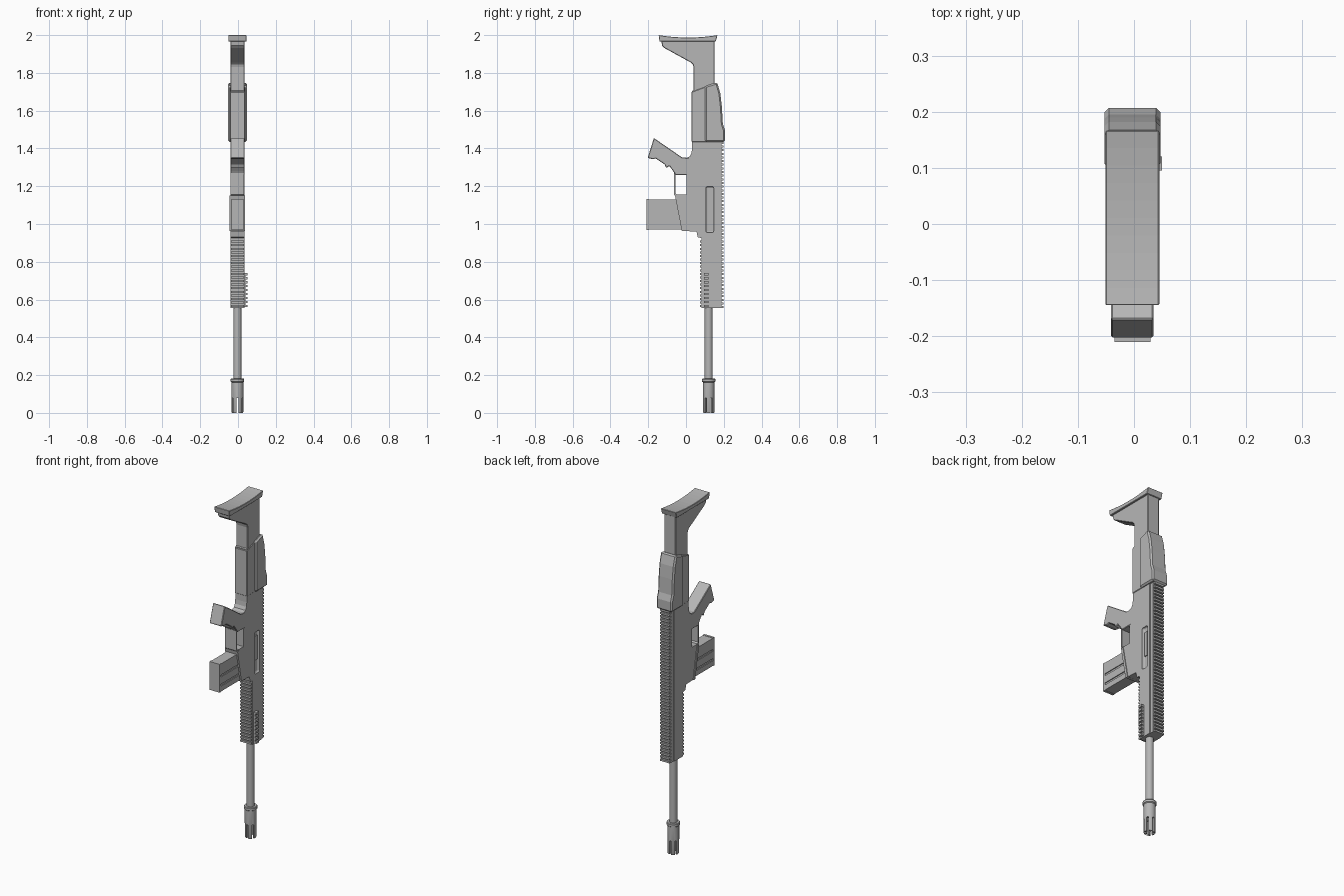
import bpy, bmesh, math
from mathutils import Matrix, Vector

cube = bpy.data.objects.get("Cube")
if cube:
    bpy.data.objects.remove(cube, do_unlink=True)

CX = -0.003          # side-to-side centre of the body
BORE_Y = 0.12        # barrel axis

grey = bpy.data.materials.new("plain grey")
grey.use_nodes = True
COLOUR = (0.47, 0.47, 0.47, 1)
grey.diffuse_color = COLOUR
grey.node_tree.nodes["Principled BSDF"].inputs["Base Color"].default_value = COLOUR


def finish(bm, name):
    bmesh.ops.recalc_face_normals(bm, faces=bm.faces)
    mesh = bpy.data.meshes.new(name)
    bm.to_mesh(mesh)
    bm.free()
    mesh.materials.append(grey)
    obj = bpy.data.objects.new(name, mesh)
    bpy.context.collection.objects.link(obj)
    return obj


def activate(obj):
    bpy.ops.object.select_all(action='DESELECT')
    obj.select_set(True)
    bpy.context.view_layer.objects.active = obj


def bevel(obj, width, segments=1):
    mod = obj.modifiers.new("edge bevel", 'BEVEL')
    mod.width = width
    mod.segments = segments
    mod.limit_method = 'ANGLE'
    mod.angle_limit = math.radians(50)
    return obj


def slab(name, profile, half, edge=0):
    """Side profile in (y, z), extruded symmetrically across x."""
    bm = bmesh.new()
    face = bm.faces.new([bm.verts.new((CX - half, y, z)) for y, z in profile])
    new = bmesh.ops.extrude_face_region(bm, geom=[face])["geom"]
    bmesh.ops.translate(bm, vec=(2 * half, 0, 0),
                        verts=[v for v in new if isinstance(v, bmesh.types.BMVert)])
    obj = finish(bm, name)
    return bevel(obj, edge) if edge else obj


def add_box(bm, x0, x1, y0, y1, z0, z1):
    size = Matrix.Diagonal((x1 - x0, y1 - y0, z1 - z0, 1))
    centre = Matrix.Translation(((x0 + x1) / 2, (y0 + y1) / 2, (z0 + z1) / 2))
    bmesh.ops.create_cube(bm, size=1, matrix=centre @ size)


def box(name, *bounds):
    bm = bmesh.new()
    add_box(bm, *bounds)
    return finish(bm, name)


def lathe(name, rings, sides=20):
    """Rings of (radius, z) turned about the barrel axis, capped at both ends."""
    bm = bmesh.new()
    loops = []
    for r, z in rings:
        loops.append([bm.verts.new((CX + r * math.cos(a), BORE_Y + r * math.sin(a), z))
                      for a in (math.tau * i / sides for i in range(sides))])
    for low, high in zip(loops, loops[1:]):
        for i in range(sides):
            j = (i + 1) % sides
            bm.faces.new((low[i], low[j], high[j], high[i]))
    bm.faces.new(loops[0])
    bm.faces.new(loops[-1])
    obj = finish(bm, name)
    activate(obj)
    bpy.ops.object.shade_smooth_by_angle(angle=math.radians(35))
    return obj


def cut(obj, cutter):
    cutter.hide_render = True
    mod = obj.modifiers.new("cut", 'BOOLEAN')
    mod.operation = 'DIFFERENCE'
    mod.solver = 'EXACT'
    mod.object = cutter
    activate(obj)
    bpy.ops.object.modifier_apply(modifier=mod.name)
    bpy.data.objects.remove(cutter, do_unlink=True)


def teeth(name, count, z0, z1, x0, x1, y0, y1):
    """Row of evenly spaced rail teeth between two heights."""
    bm = bmesh.new()
    pitch = (z1 - z0) / (count - 0.45)
    for i in range(count):
        z = z0 + i * pitch
        add_box(bm, x0, x1, y0, y1, z, z + pitch * 0.55)
    return finish(bm, name)


# Butt pad with a shallow concave end
pad_end = [(-0.145 + 0.312 * i / 10, 1.987 + 0.013 * (i / 5 - 1) ** 2) for i in range(11)]
slab("butt_pad", pad_end + [(0.157, 1.966), (-0.14, 1.966)], 0.048, 0.002)

# Stock
slab("stock", [(-0.13, 1.97), (0.152, 1.97), (0.152, 1.68), (0.04, 1.68), (0.04, 1.83),
               (0.036, 1.845), (0.025, 1.855), (-0.115, 1.932), (-0.127, 1.945)], 0.037, 0.003)

# Receiver and handguard
receiver = slab("receiver", [(0.032, 1.705), (0.09, 1.725), (0.10, 1.735), (0.155, 1.735),
                             (0.165, 1.45), (0.165, 0.555), (0.083, 0.555), (0.083, 0.925),
                             (0.062, 0.93), (0.056, 0.96), (-0.012, 0.963), (-0.045, 1.155),
                             (0.003, 1.155), (0.003, 1.35), (0.02, 1.358), (0.029, 1.375),
                             (0.032, 1.40)], 0.037)

# Recessed slot with rounded ends on the left side
slot = box("slot_cutter", 0.022, 0.06, 0.105, 0.147, 0.955, 1.198)
bevel(slot, 0.008, 3)
cut(receiver, slot)
box("bolt_cover", 0.015, 0.028, 0.115, 0.137, 1.03, 1.17)

# Cheek rest
slab("cheek_rest", [(0.10, 1.435), (0.207, 1.435), (0.207, 1.495), (0.195, 1.53),
                    (0.19, 1.62), (0.182, 1.69), (0.165, 1.75), (0.14, 1.742),
                    (0.10, 1.73)], 0.05, 0.008)
slab("stock_hinge", [(0.03, 1.435), (0.11, 1.435), (0.11, 1.73), (0.09, 1.722),
                     (0.03, 1.70)], 0.04, 0.003)

# Top, bottom and side rails
box("top_rail_base", CX - 0.033, CX + 0.033, 0.16, 0.188, 0.555, 1.44)
teeth("top_rail_teeth", 46, 0.555, 1.435, CX - 0.031, CX + 0.031, 0.185, 0.199)
teeth("bottom_rail_teeth", 19, 0.56, 0.912, CX - 0.034, CX + 0.034, 0.073, 0.086)
box("side_rail_base", 0.03, 0.041, 0.095, 0.12, 0.56, 0.74)
teeth("side_rail_teeth", 9, 0.56, 0.74, 0.04, 0.05, 0.095, 0.12)

# Grip and trigger guard
slab("grip", [(-0.17, 1.455), (-0.02, 1.352), (0.015, 1.35), (0.015, 1.26), (-0.056, 1.26),
              (-0.068, 1.28), (-0.088, 1.307), (-0.105, 1.297), (-0.113, 1.315),
              (-0.16, 1.347), (-0.175, 1.343), (-0.203, 1.35)], 0.038, 0.003)
slab("trigger_guard", [(-0.063, 1.27), (-0.056, 1.27), (-0.056, 1.162), (-0.048, 1.155),
                       (0.01, 1.155), (0.01, 1.143), (-0.05, 1.143), (-0.063, 1.155)], 0.036)

# Magazine well lip and ribbed magazine
slab("magazine_well_lip", [(-0.058, 1.15), (-0.043, 1.15), (-0.007, 0.962), (-0.022, 0.962)],
     0.041)
box("magazine", CX - 0.027, CX + 0.027, -0.205, 0.0, 0.972, 1.128)
bm = bmesh.new()
for z0, z1 in ((0.97, 1.0), (1.012, 1.054), (1.066, 1.13)):
    add_box(bm, CX - 0.032, CX + 0.032, -0.2, 0.0, z0, z1)
finish(bm, "magazine_ribs")
box("magazine_base", CX - 0.032, CX + 0.032, -0.21, -0.197, 0.968, 1.132)

# Barrel and slotted muzzle piece
lathe("barrel", [(0.021, 0.13), (0.021, 0.57)])
muzzle = lathe("muzzle", [(0.029, 0.0), (0.031, 0.004), (0.031, 0.162), (0.036, 0.166),
                          (0.036, 0.178), (0.033, 0.182)])
cut(muzzle, lathe("bore_cutter", [(0.017, -0.02), (0.017, 0.11)]))
for k in range(3):
    cutter = box("slot_cutter", -0.005, 0.005, -0.05, 0.05, -0.02, 0.08)
    cutter.data.transform(Matrix.Translation((CX, BORE_Y, 0))
                          @ Matrix.Rotation(k * math.pi / 3, 4, 'Z'))
    cut(muzzle, cutter)
